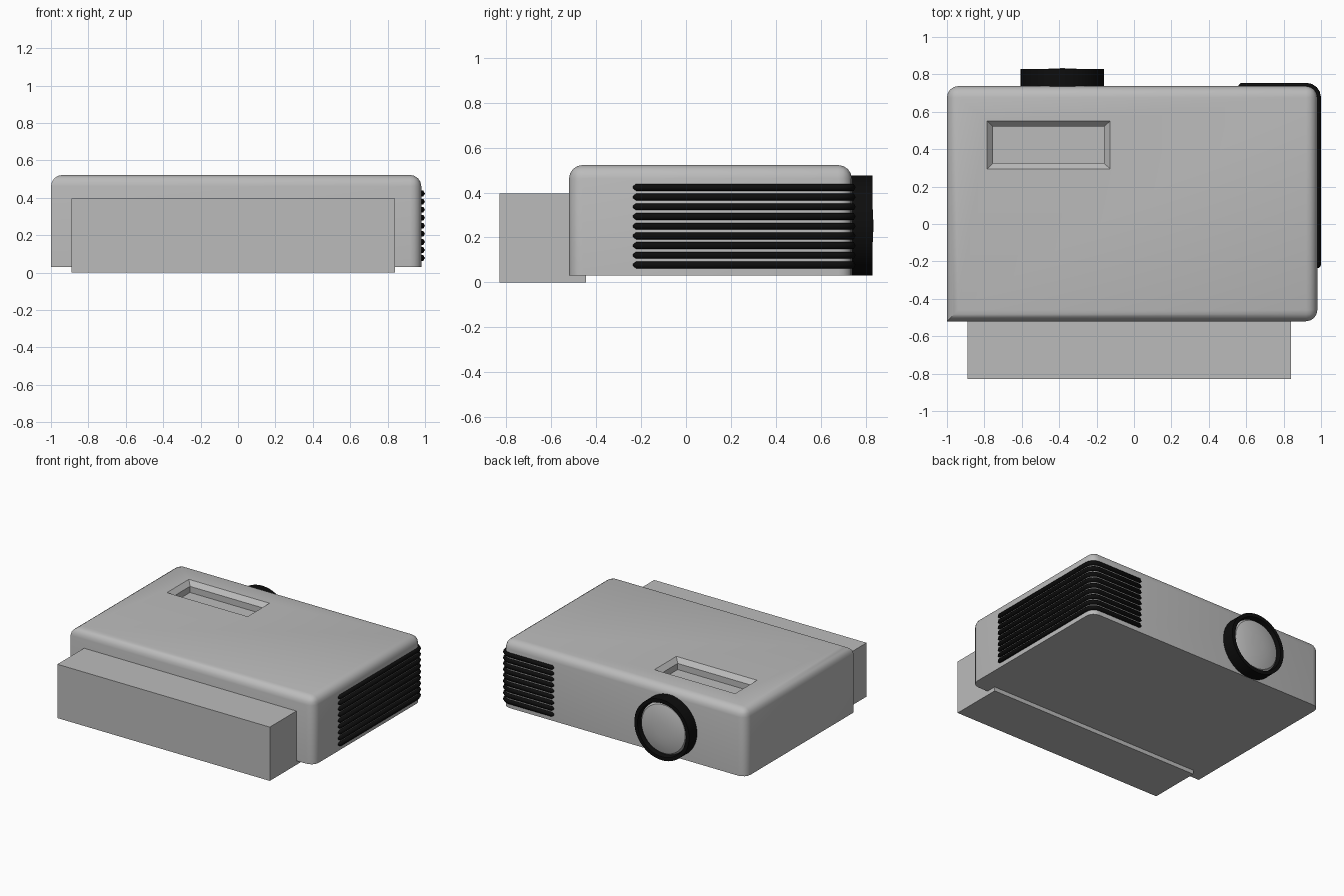
import bpy, bmesh, math

if "Cube" in bpy.data.objects:
    bpy.data.objects.remove(bpy.data.objects["Cube"])


def mat(name, c):
    m = bpy.data.materials.new(name)
    m.diffuse_color = (c, c, c, 1)
    m.use_nodes = True
    m.node_tree.nodes["Principled BSDF"].inputs["Base Color"].default_value = m.diffuse_color
    return m


GREY = mat("casing grey", 0.5)
BLACK = mat("vent black", 0.004)


def make(name, bm, material):
    bmesh.ops.recalc_face_normals(bm, faces=bm.faces)
    me = bpy.data.meshes.new(name)
    bm.to_mesh(me)
    bm.free()
    ob = bpy.data.objects.new(name, me)
    bpy.context.collection.objects.link(ob)
    me.materials.append(material)
    return ob


def activate(ob):
    bpy.ops.object.select_all(action='DESELECT')
    ob.select_set(True)
    bpy.context.view_layer.objects.active = ob


def smooth(ob, angle=35):
    activate(ob)
    bpy.ops.object.shade_smooth_by_angle(angle=math.radians(angle))


def stack(rects):
    """Closed solid through rectangles (x0, x1, y0, y1, z), bottom to top."""
    bm = bmesh.new()
    rings = [[bm.verts.new(p) for p in ((a, c, z), (b, c, z), (b, d, z), (a, d, z))]
             for a, b, c, d, z in rects]
    for r, s in zip(rings, rings[1:]):
        for i in range(4):
            j = (i + 1) % 4
            bm.faces.new((r[i], r[j], s[j], s[i]))
    bm.faces.new(rings[0][::-1])
    bm.faces.new(rings[-1])
    return bm


def lathe(name, profile, cx, cz, material, steps=48):
    """Spin (radius, y) points about an axis along y."""
    bm = bmesh.new()
    vs = [bm.verts.new((cx + r, y, cz)) for r, y in profile]
    es = [bm.edges.new(e) for e in zip(vs, vs[1:])]
    bmesh.ops.spin(bm, geom=vs + es, cent=(cx, 0, cz), axis=(0, 1, 0),
                   angle=math.tau, steps=steps)
    bmesh.ops.remove_doubles(bm, verts=bm.verts, dist=0.0001)
    ob = make(name, bm, material)
    smooth(ob)
    return ob


# Casing: rounded top edges and three rounded upright corners (front left stays sharp)
X0, X1, Y0, Y1, Z0, Z1 = -1.0, 0.98, -0.52, 0.737, 0.03, 0.522
bm = stack([(X0, X1, Y0, Y1, Z0), (X0, X1, Y0, Y1, Z1)])
edges = []
for e in bm.edges:
    a, b = (v.co for v in e.verts)
    top = min(a.z, b.z) > 0.3
    upright = abs(a.z - b.z) > 0.1 and not (a.x < 0 and a.y < 0)
    if top or upright:
        edges.append(e)
bmesh.ops.bevel(bm, geom=edges, offset=0.06, segments=4, profile=0.5, affect='EDGES')
casing = make("casing", bm, GREY)

# Recess in the top: sloped lip, then a straight well
cutter = make("recess_cutter", stack([
    (-0.755, -0.16, 0.325, 0.52, 0.445),
    (-0.755, -0.16, 0.325, 0.52, 0.49),
    (-0.795, -0.118, 0.285, 0.56, 0.532)]), GREY)
cutter.hide_render = True
mod = casing.modifiers.new("recess", 'BOOLEAN')
mod.operation = 'DIFFERENCE'
mod.solver = 'EXACT'
mod.object = cutter
activate(casing)
bpy.ops.object.modifier_apply(modifier=mod.name)
bpy.data.objects.remove(cutter)
smooth(casing, 30)

# Plain block at the front
make("front_block", stack([(-0.89, 0.84, -0.83, -0.445, 0),
                           (-0.89, 0.84, -0.83, -0.445, 0.396)]), GREY)

# Lens ring and domed glass at the back
lathe("lens_ring", [(0.19, 0.72), (0.223, 0.72), (0.223, 0.83),
                    (0.197, 0.83), (0.19, 0.80), (0.19, 0.72)], -0.383, 0.253, BLACK)
lathe("lens_glass", [(0.192, 0.73), (0.19, 0.795), (0.178, 0.811), (0.15, 0.819),
                     (0.1, 0.828), (0.05, 0.832), (0, 0.833)], -0.383, 0.253, GREY)

# Vent slats wrapping round the back right corner
R = 0.06
path = [(0.982, -0.236, 0.3), (0.982, -0.222, 1)]
for i in range(5):
    t = math.radians(90 * i / 4)
    path.append((0.982 - R + R * math.cos(t), Y1 - R + R * math.sin(t), 1))
path += [(0.572, Y1, 1), (0.558, Y1, 0.3)]
for k in range(9):
    z = 0.078 + k * 0.0431
    cu = bpy.data.curves.new("vent_slat", 'CURVE')
    cu.dimensions = '3D'
    cu.bevel_depth = 0.0175
    cu.bevel_resolution = 1
    cu.use_fill_caps = True
    sp = cu.splines.new('POLY')
    sp.points.add(len(path) - 1)
    for p, (x, y, r) in zip(sp.points, path):
        p.co = (x, y, z, 1)
        p.radius = r
    ob = bpy.data.objects.new("vent_slat_%d" % (k + 1), cu)
    bpy.context.collection.objects.link(ob)
    cu.materials.append(BLACK)
    activate(ob)
    bpy.ops.object.convert(target='MESH')
